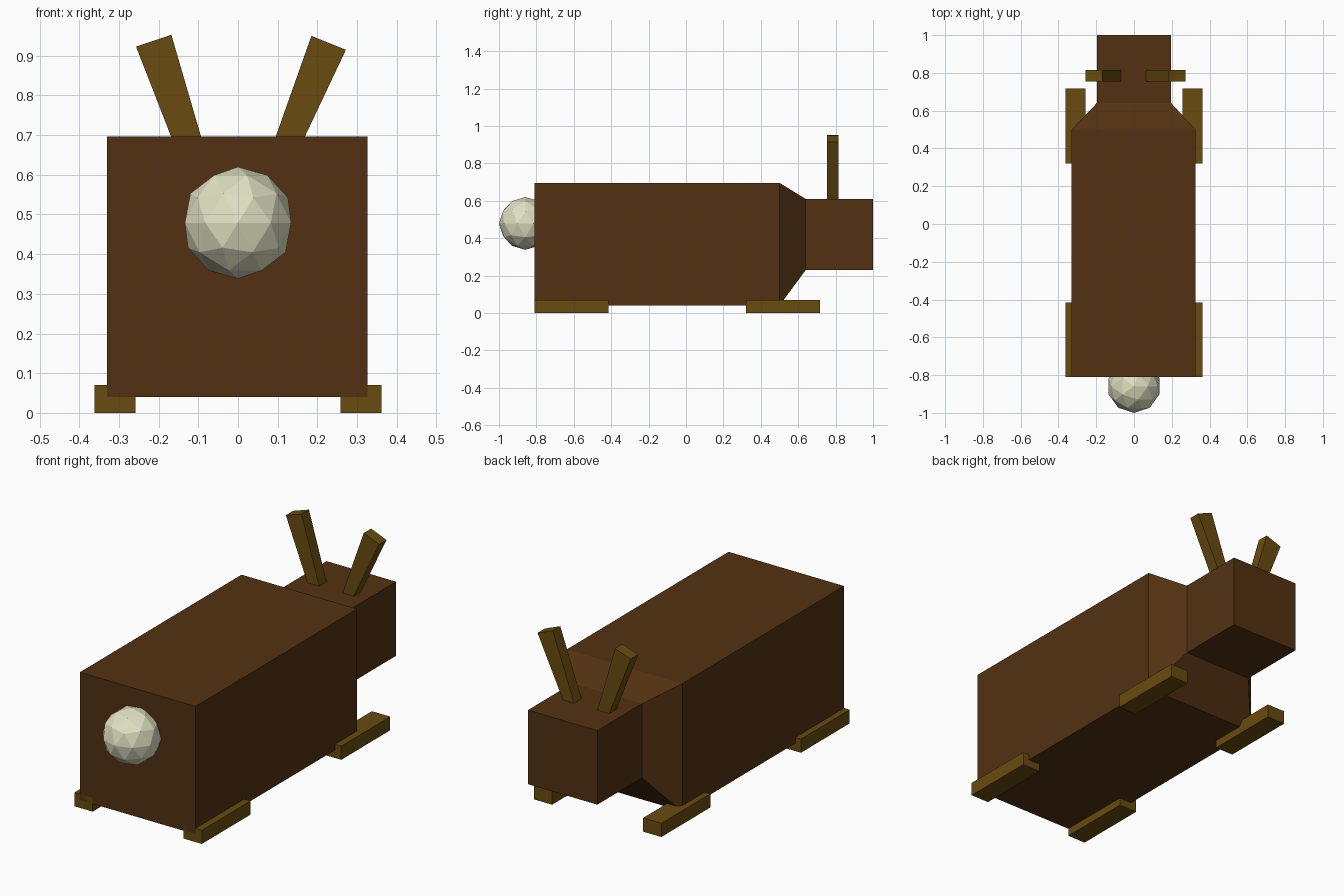
import bpy

if "Cube" in bpy.data.objects:
    bpy.data.objects.remove(bpy.data.objects["Cube"])


def material(name, rgb):
    m = bpy.data.materials.new(name)
    m.diffuse_color = (*rgb, 1)
    m.use_nodes = True
    m.node_tree.nodes["Principled BSDF"].inputs["Base Color"].default_value = m.diffuse_color
    return m


fur = material("dark_fur", (0.085, 0.031, 0.006))
trim = material("light_fur", (0.14, 0.07, 0.005))
fluff = material("tail_fluff", (0.75, 0.75, 0.54))


def loft(name, rings, mat):
    """Join four-sided rings into a closed solid."""
    verts = [v for ring in rings for v in ring]
    last = len(verts) - 4
    faces = [(3, 2, 1, 0), tuple(range(last, last + 4))]
    for r in range(0, last, 4):
        for i in range(4):
            j = (i + 1) % 4
            faces.append((r + i, r + j, r + 4 + j, r + 4 + i))
    mesh = bpy.data.meshes.new(name)
    mesh.from_pydata(verts, [], faces)
    mesh.materials.append(mat)
    obj = bpy.data.objects.new(name, mesh)
    bpy.context.collection.objects.link(obj)
    return obj


def rect_y(y, x0, x1, z0, z1):
    return [(x0, y, z0), (x0, y, z1), (x1, y, z1), (x1, y, z0)]


def rect_ear(a, b):
    (xa, za), (xb, zb) = a, b
    return [(xa, 0.755, za), (xb, 0.755, zb), (xb, 0.815, zb), (xa, 0.815, za)]


# Body tapering through the neck into the head
loft("body_and_head", [
    rect_y(-0.81, -0.33, 0.326, 0.04, 0.696),
    rect_y(0.50, -0.33, 0.326, 0.04, 0.696),
    rect_y(0.64, -0.197, 0.197, 0.23, 0.61),
    rect_y(1.00, -0.197, 0.197, 0.23, 0.61)], fur)

# Ears, slightly wider at the tip
loft("left_ear", [rect_ear((-0.131, 0.60), (-0.065, 0.60)),
                  rect_ear((-0.257, 0.923), (-0.168, 0.953))], trim)
loft("right_ear", [rect_ear((0.061, 0.60), (0.123, 0.60)),
                   rect_ear((0.185, 0.95), (0.272, 0.915))], trim)

# Feet
for side, x0, x1 in (("left", -0.362, -0.258), ("right", 0.258, 0.362)):
    for end, y0, y1 in (("tail_end", -0.81, -0.415), ("head_end", 0.32, 0.717)):
        loft(f"{side}_{end}_foot",
             [rect_y(y, x0, x1, 0, 0.07) for y in (y0, y1)], trim)

# Round faceted tail
bpy.ops.mesh.primitive_ico_sphere_add(subdivisions=2, radius=0.141,
                                      location=(0, -0.859, 0.479))
tail = bpy.context.object
tail.name = "tail"
tail.data.materials.append(fluff)
